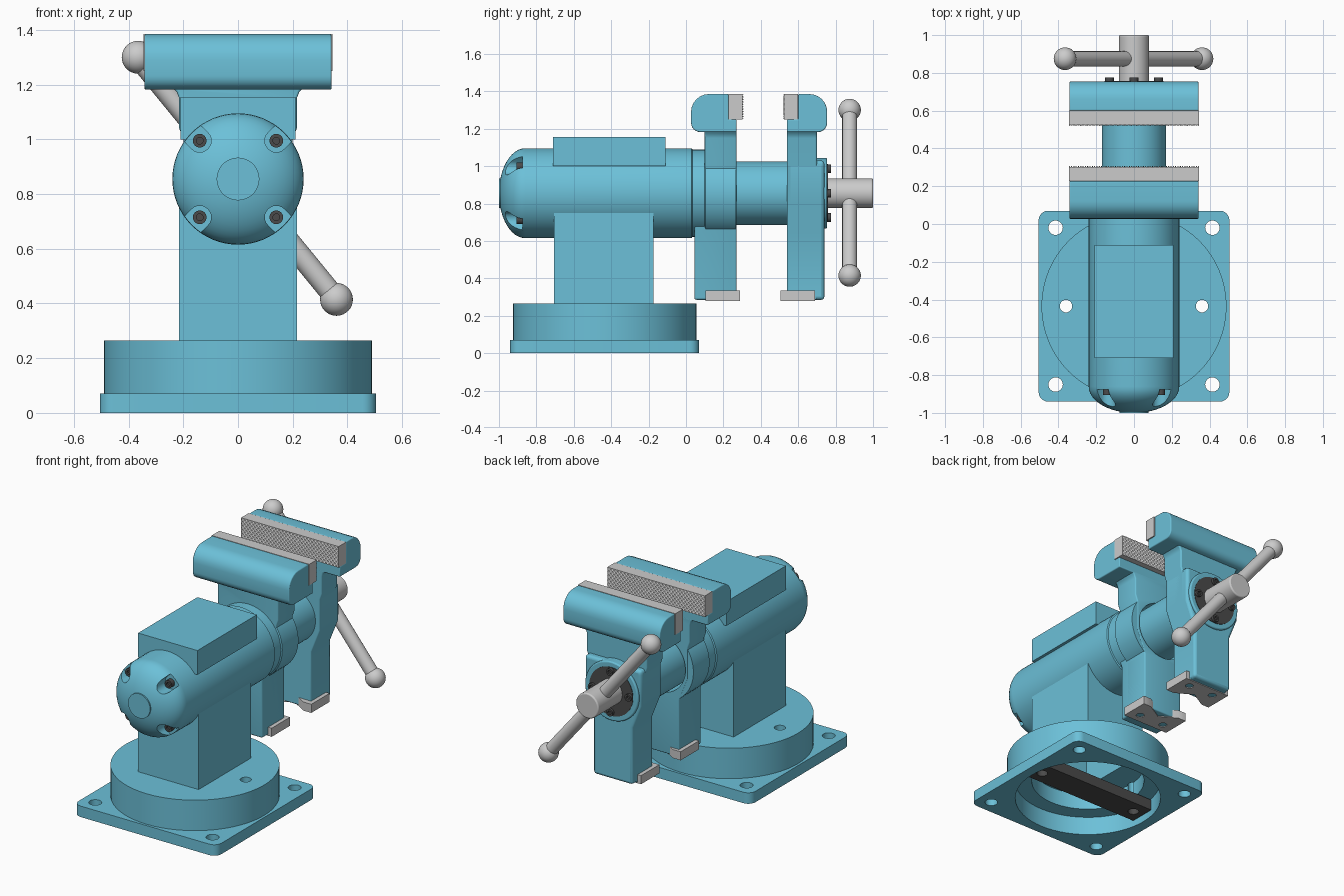
import bpy, bmesh, math
from mathutils import Vector, Matrix

if "Cube" in bpy.data.objects:
    bpy.data.objects.remove(bpy.data.objects["Cube"])


def material(name, rgb):
    m = bpy.data.materials.new(name)
    m.diffuse_color = (*rgb, 1)
    m.use_nodes = True
    m.node_tree.nodes["Principled BSDF"].inputs["Base Color"].default_value = m.diffuse_color
    return m


BLUE = material("blue_paint", (0.15, 0.53, 0.69))
DARK = material("dark_steel", (0.07, 0.07, 0.07))
AXIS_Z = 0.855          # height of the barrel axis
BASE_Y = -0.435         # centre of the swivel base


# ---------- helpers ----------
def finish(name, bm, mat=None, angle=32):
    bmesh.ops.recalc_face_normals(bm, faces=bm.faces)
    me = bpy.data.meshes.new(name)
    bm.to_mesh(me)
    bm.free()
    if mat:
        me.materials.append(mat)
    me.shade_smooth()
    me.set_sharp_from_angle(angle=math.radians(angle))
    ob = bpy.data.objects.new(name, me)
    bpy.context.collection.objects.link(ob)
    return ob


def circle(u, v, r, n=32):
    return [(u + r * math.cos(2 * math.pi * i / n), v + r * math.sin(2 * math.pi * i / n)) for i in range(n)]


def rect(u0, u1, v0, v1):
    return [(u0, v0), (u1, v0), (u1, v1), (u0, v1)]


def rounded(corners, n=6):
    """Outline from (u, v, radius) corners."""
    out = []
    for i, (u, v, r) in enumerate(corners):
        p = Vector((u, v))
        if r == 0:
            out.append((u, v))
            continue
        a = (Vector(corners[i - 1][:2]) - p).normalized() * r
        b = (Vector(corners[(i + 1) % len(corners)][:2]) - p).normalized() * r
        for k in range(n + 1):
            t = k / n * math.pi / 2
            out.append(tuple(p + a * (1 - math.sin(t)) + b * (1 - math.cos(t))))
    return out


def mirror(half):
    return half + [(-u, v) for u, v in reversed(half)]


def add_prism(bm, outline, axis, a, b):
    place = {'x': lambda u, v: (a, u, v), 'y': lambda u, v: (u, a, v), 'z': lambda u, v: (u, v, a)}[axis]
    face = bm.faces.new([bm.verts.new(place(u, v)) for u, v in outline])
    new = bmesh.ops.extrude_face_region(bm, geom=[face])['geom']
    shift = Vector([(b - a) * (c == axis) for c in 'xyz'])
    bmesh.ops.translate(bm, verts=[g for g in new if isinstance(g, bmesh.types.BMVert)], vec=shift)


def prism(name, outlines, axis, a, b, mat=None, bevel=0):
    bm = bmesh.new()
    for o in (outlines if isinstance(outlines[0], list) else [outlines]):
        add_prism(bm, o, axis, a, b)
    ob = finish(name, bm, mat)
    if bevel:
        m = ob.modifiers.new("edge_rounding", 'BEVEL')
        m.width, m.segments, m.angle_limit = bevel, 3, math.radians(40)
    return ob


def lathe(name, profile, axis, centre, mat=None, steps=64):
    """Spin (radius, position) points round an axis parallel to y or z."""
    bm = bmesh.new()
    if axis == 'y':
        c, d = Vector((centre[0], 0, centre[1])), (0, 1, 0)
        pts = [c + Vector((r, h, 0)) for r, h in profile]
    else:
        c, d = Vector((centre[0], centre[1], 0)), (0, 0, 1)
        pts = [c + Vector((r, 0, h)) for r, h in profile]
    vs = [bm.verts.new(p) for p in pts]
    es = [bm.edges.new(e) for e in zip(vs, vs[1:])]
    bmesh.ops.spin(bm, geom=vs + es, cent=c, axis=d, angle=2 * math.pi, steps=steps)
    bmesh.ops.remove_doubles(bm, verts=bm.verts, dist=1e-5)
    return finish(name, bm, mat)


def cut(ob, outlines, axis, a, b):
    """Boolean away prisms, then drop the cutter."""
    cutter = prism("cutter", outlines, axis, a, b)
    cutter.hide_render = True
    m = ob.modifiers.new("cut", 'BOOLEAN')
    m.operation, m.object, m.solver = 'DIFFERENCE', cutter, 'EXACT'
    me = bpy.data.meshes.new_from_object(ob.evaluated_get(bpy.context.evaluated_depsgraph_get()))
    ob.modifiers.clear()
    ob.data = me
    me.shade_smooth()
    me.set_sharp_from_angle(angle=math.radians(32))
    bpy.data.objects.remove(cutter)


# ---------- base ----------
plate = prism("base_plate", rounded([(-.505, -.94, .05), (.505, -.94, .05), (.505, .07, .05), (-.505, .07, .05)]),
              'z', 0, .07, BLUE)
cut(plate, [circle(0, BASE_Y, .44, 64)] + [circle(x, y, .038) for x in (-.415, .415) for y in (-.85, -.02)],
    'z', -.1, .2)
bolt_holes = [circle(x, BASE_Y, .033) for x in (-.36, .36)]
swivel = lathe("swivel_base", [(0, .265), (.49, .265), (.49, .07), (.44, .07), (.44, .12), (.34, .12),
                               (.34, .225), (0, .225)], 'z', (0, BASE_Y), BLUE)
hollow = rect(-.16, .16, -.64, -.24)
cut(swivel, bolt_holes + [hollow], 'z', .05, .4)
bar = prism("clamp_bar", rect(-.43, .43, BASE_Y - .085, BASE_Y + .085), 'z', .04, .11, DARK)
cut(bar, bolt_holes, 'z', 0, .2)
column = prism("column", rect(-.215, .215, -.705, -.175), 'z', .26, .85, BLUE)
cut(column, hollow, 'z', .2, .6)

# ---------- barrel, dome and anvil ----------
dome = [(.24 * math.sin(t), -.86 - .14 * math.cos(t)) for t in [i * math.pi / 24 for i in range(13)]]
barrel = lathe("barrel", dome + [(.24, .03), (.233, .035), (.233, .1), (.24, .105), (.24, .268), (.185, .268),
                                 (.185, -.1), (0, -.1)], 'y', (0, AXIS_Z), BLUE)
slots = []
for k in range(4):
    ang = math.pi / 4 + k * math.pi / 2
    o = [(.198 + .042 * math.cos(t), .042 * math.sin(t)) for t in [math.pi / 2 + i * math.pi / 12 for i in range(13)]]
    o += [(.3, -.042), (.3, .042)]
    slots.append([(u * math.cos(ang) - v * math.sin(ang), AXIS_Z + u * math.sin(ang) + v * math.cos(ang))
                  for u, v in o])
cut(barrel, slots, 'y', -1.1, -.875)
prism("anvil", rect(-.21, .21, -.71, -.11), 'z', 1.0, 1.155, BLUE)
prism("dome_rim", circle(0, AXIS_Z, .078, 48), 'y', -1, -.95, BLUE)


def socket_screw(name, x, z, y_base, y_head, r):
    s = y_head + (.012 if y_head < y_base else -.012)
    lathe(name, [(0, y_base), (r, y_base), (r, y_head), (r * .5, y_head), (r * .5, s), (0, s)],
          'y', (x, z), DARK, 24)


for x in (-.14, .14):
    for z in (-.14, .14):
        socket_screw("dome_screw", x, AXIS_Z + z, -.87, -.905, .025)

# ---------- fixed and sliding jaws ----------
lower = [(.14, .285), (.14, .65), (.2, .8), (.2, 1.0)]
neck = mirror(lower + [(.215, 1.04), (.215, 1.15), (.225, 1.175), (.25, 1.195)])
leg = mirror(lower + [(.2, 1.03)])
fixed_leg = prism("fixed_leg", mirror(lower[:3] + [(.2, .85)]), 'y', .045, .255, BLUE, .012)
fixed_neck = prism("fixed_neck", neck, 'y', .10, .27, BLUE, .008)
for part in (fixed_leg, fixed_neck):
    cut(part, circle(0, AXIS_Z, .185, 64), 'y', 0, .4)
prism("sliding_leg", leg, 'y', .54, .74, BLUE, .018)
prism("sliding_neck", neck, 'y', .54, .70, BLUE, .008)
prism("slide_tube", circle(0, AXIS_Z, .17, 64), 'y', -.09, .6, BLUE)
prism("sliding_boss", circle(0, AXIS_Z, .188, 64), 'y', .55, .755, BLUE, .008)


def jaw(name, back, d, front, face):
    """Jaw head, knurled plate and pipe jaw; d is the direction the jaw faces."""
    seat = face - d * .08
    head = rounded([(back, 1.182, .05), (front, 1.182, 0), (front, 1.25, 0), (seat, 1.25, 0),
                    (seat, 1.385, 0), (back, 1.385, .095)])
    prism(name + "_jaw_head", head, 'x', -.342, .342, BLUE, .006)
    prism(name + "_jaw_plate", rect(-.345, .345, 1.25, 1.385), 'y', seat, face - d * .004)
    # diamond knurl: alternate grid points stand proud of the plate
    bm = bmesh.new()
    nx, nz = 56, 10
    grid = [[bm.verts.new((-.343 + .686 * i / nx, face - d * (.005 if (i + j) % 2 else 0), 1.252 + .131 * j / nz))
             for i in range(nx + 1)] for j in range(nz + 1)]
    for j in range(nz):
        for i in range(nx):
            bm.faces.new((grid[j][i], grid[j][i + 1], grid[j + 1][i + 1], grid[j + 1][i])[::d])
    bmesh.ops.poke(bm, faces=bm.faces)
    finish(name + "_jaw_knurl", bm, None, 5)


def pipe_jaw(name, back, d):
    tip, notch = back + d * .185, back + d * .12
    ob = prism(name + "_pipe_jaw", [(-.165, back), (.165, back), (.165, tip), (.11, tip), (0, notch),
                                    (-.11, tip), (-.165, tip)], 'z', .28, .335)
    cut(ob, [circle(x, back + d * .06, .025, 24) for x in (-.09, .09)], 'z', .2, .4)


jaw("fixed", .027, 1, .27, .307)
jaw("sliding", .755, -1, .54, .52)
pipe_jaw("fixed", .105, 1)
pipe_jaw("sliding", .69, -1)

# ---------- screw and handle ----------
prism("retainer_disc", circle(0, AXIS_Z, .155, 48), 'y', .74, .758, DARK)
for x, z in ((.13, 0), (-.13, 0), (0, .13), (0, -.13)):
    socket_screw("retainer_screw", x, AXIS_Z + z, .75, .775, .023)
prism("screw_end", circle(0, AXIS_Z, .08, 48), 'y', .75, 1.0, None, .008)
p, q = Vector((-.365, .875, 1.3)), Vector((.36, .875, .415))
bm = bmesh.new()
rot = (q - p).to_track_quat('Z', 'Y').to_matrix().to_4x4()
bmesh.ops.create_cone(bm, cap_ends=True, segments=32, radius1=.04, radius2=.04, depth=(q - p).length,
                      matrix=Matrix.Translation((p + q) / 2) @ rot)
finish("handle_bar", bm)
for end in (p, q):
    bm = bmesh.new()
    bmesh.ops.create_uvsphere(bm, u_segments=32, v_segments=16, radius=.06, matrix=Matrix.Translation(end))
    finish("handle_ball", bm)
